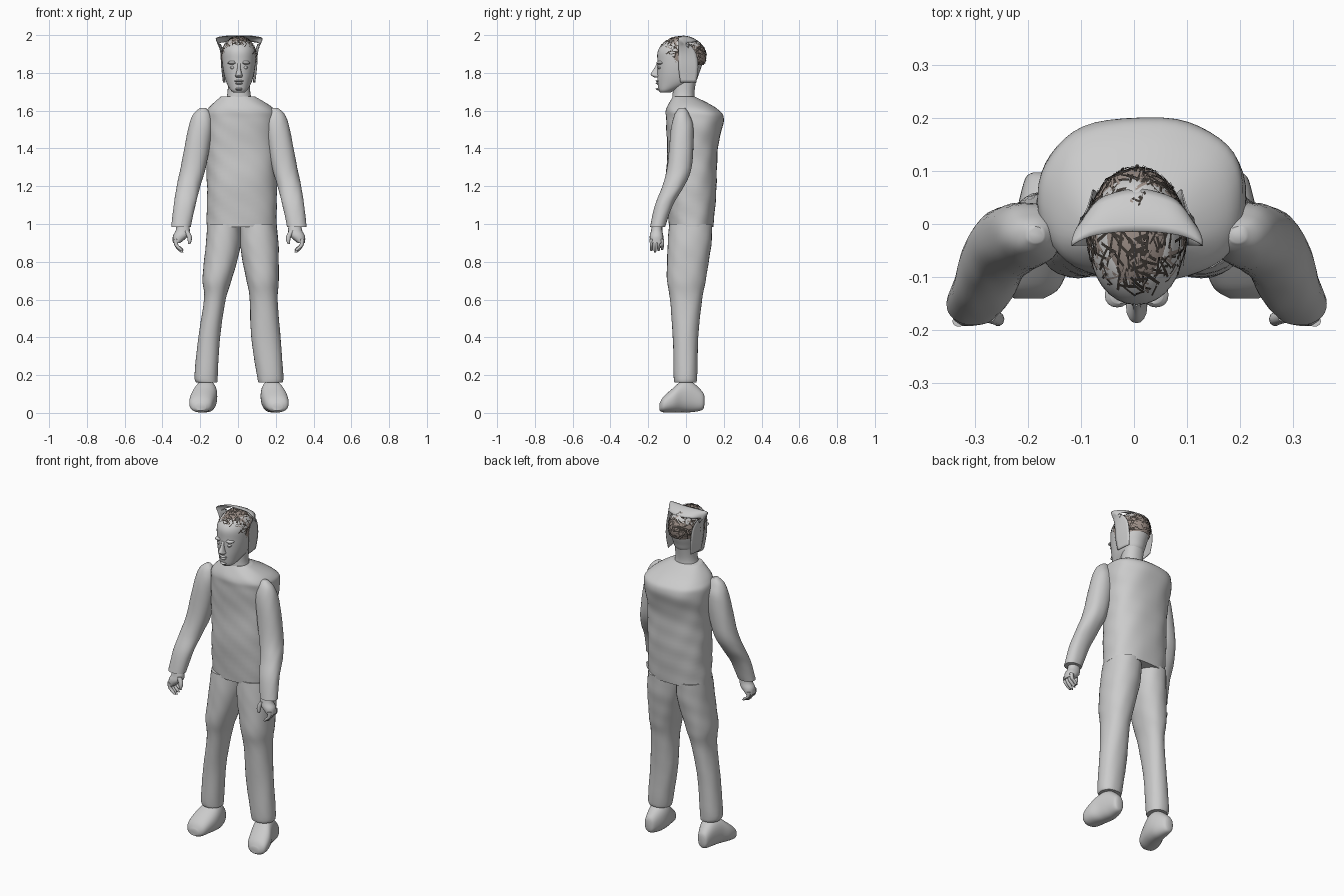
import bpy, bmesh, math, random
from mathutils import Vector

cube = bpy.data.objects.get("Cube")
if cube:
    bpy.data.objects.remove(cube)
rng = random.Random(4)


def material(name, r, g, b):
    m = bpy.data.materials.new(name)
    m.use_nodes = True
    m.diffuse_color = (r, g, b, 1)
    m.node_tree.nodes["Principled BSDF"].inputs["Base Color"].default_value = (r, g, b, 1)
    return m


GREY = material("plain grey", .6, .6, .6)
LIGHT_HAIR = material("light brown hair", .33, .27, .24)
DARK_HAIR = material("dark brown hair", .05, .042, .036)


def finish(name, bm, mats, angle=50, recalc=True):
    if recalc:
        bmesh.ops.recalc_face_normals(bm, faces=bm.faces)
    mesh = bpy.data.meshes.new(name)
    bm.to_mesh(mesh)
    bm.free()
    for m in mats:
        mesh.materials.append(m)
    ob = bpy.data.objects.new(name, mesh)
    bpy.context.collection.objects.link(ob)
    bpy.ops.object.select_all(action='DESELECT')
    ob.select_set(True)
    bpy.context.view_layer.objects.active = ob
    bpy.ops.object.shade_smooth_by_angle(angle=math.radians(angle))
    return ob


def spline(rows, steps):
    """Smooth in-between rows through the given ones."""
    rows = [Vector(r) for r in rows]
    out = []
    for i in range(len(rows) - 1):
        a, b, c, d = rows[max(i - 1, 0)], rows[i], rows[i + 1], rows[min(i + 2, len(rows) - 1)]
        for s in range(steps):
            t = s / steps
            out.append(b + (c - a) * (t / 2) + (a * 2 - b * 5 + c * 4 - d) * (t * t / 2)
                       + (b * 3 - a - c * 3 + d) * (t ** 3 / 2))
    return out + [rows[-1]]


def loft(name, rows, power=2.2, segs=32, steps=5, fold=0, along_y=False, flip=False):
    """Rows are (height, left, right, front, back) bounds of rounded sections."""
    bm = bmesh.new()
    rings = []
    for h, x0, x1, y0, y1 in spline(rows, steps):
        ring = []
        for k in range(segs):
            a = math.tau * k / segs
            c, s = math.cos(a), math.sin(a)
            bump = 1 + fold * (math.sin(h * 41 + 3 * c) * math.sin(h * 17 + 5 * a))
            x = (x0 + x1) / 2 + (x1 - x0) / 2 * bump * math.copysign(abs(c) ** (2 / power), c)
            y = (y0 + y1) / 2 + (y1 - y0) / 2 * bump * math.copysign(abs(s) ** (2 / power), s)
            if flip:
                x = .01 - x
            ring.append(bm.verts.new((x, h, y) if along_y else (x, y, h)))
        rings.append(ring)
    for low, high in zip(rings, rings[1:]):
        for k in range(segs):
            n = (k + 1) % segs
            bm.faces.new((low[k], low[n], high[n], high[k]))
    bm.faces.new(rings[0])
    bm.faces.new(rings[-1])
    return finish(name, bm, [GREY])


def pair(name, rows, **kw):
    loft("right_" + name, rows, **kw)
    loft("left_" + name, rows, flip=True, **kw)


# Shirt
loft("shirt", [(.985, -.165, .205, -.09, .145), (1.2, -.165, .205, -.105, .162),
               (1.4, -.17, .203, -.1, .168), (1.55, -.18, .21, -.105, .2),
               (1.61, -.16, .19, -.105, .165), (1.675, -.09, .09, -.07, .045)],
     power=2.4, segs=48, steps=10, fold=.014)

# Trouser legs: shared depth, separate widths
depth = [(1, -.088, .14), (.9, -.097, .135), (.8, -.1, .12), (.7, -.1, .105),
         (.6, -.085, .085), (.4, -.07, .065), (.2, -.065, .06), (.16, -.06, .055)]
right = [(-.163, .015), (-.17, .015), (-.18, -.005), (-.188, -.035),
         (-.18, -.065), (-.21, -.095), (-.23, -.107), (-.22, -.11)]
left = [(.01, .203), (.01, .214), (.025, .216), (.045, .216),
        (.062, .21), (.07, .225), (.1, .24), (.108, .235)]
for side, widths in (("right", right), ("left", left)):
    loft(side + "_trouser_leg", [(z, *w, y0, y1) for (z, y0, y1), w in zip(depth, widths)],
         fold=.012)

# Shoes, sectioned from heel to toe
pair("shoe", [(.097, -.19, -.16, .04, .09), (.085, -.205, -.14, .015, .115),
              (.03, -.22, -.115, .004, .165), (-.02, -.235, -.11, .003, .17),
              (-.07, -.255, -.12, .003, .13), (-.12, -.255, -.14, .003, .085),
              (-.14, -.225, -.17, .012, .05)], power=2.3, along_y=True)

# Sleeves
pair("sleeve", [(1.615, -.2, -.17, -.035, -.005), (1.58, -.237, -.145, -.06, .018),
                (1.5, -.265, -.135, -.08, .04), (1.3, -.303, -.17, -.1, .03),
                (1.2, -.325, -.2, -.125, -.01), (1.1, -.34, -.225, -.165, -.07),
                (.985, -.353, -.25, -.19, -.11)], fold=.015)

# Hands with curled fingers and a thumb
pair("palm", [(1, -.325, -.26, -.178, -.125), (.965, -.33, -.255, -.185, -.125),
              (.935, -.345, -.265, -.192, -.12), (.9, -.345, -.305, -.19, -.12)], segs=16)
for i, finger in enumerate(("index", "middle", "ring", "little")):
    y = -.183 + i * .019
    tip = .85 + abs(i - 1) * .006
    pair(finger + "_finger", [(.92, -.342, -.318, y - .01, y + .01),
                              (.89, -.338, -.316, y - .009, y + .009),
                              (tip + .015, -.322, -.298, y - .009, y + .009),
                              (tip, -.304, -.288, y - .005, y + .005)], segs=10, steps=3)
pair("thumb", [(.965, -.29, -.26, -.185, -.16), (.935, -.272, -.245, -.19, -.165),
               (.91, -.266, -.246, -.192, -.172), (.895, -.265, -.253, -.188, -.178)],
     segs=10, steps=3)

# Neck and head
loft("neck", [(1.64, -.07, .08, -.075, .05), (1.7, -.055, .065, -.07, .045),
              (1.79, -.055, .065, -.07, .06)])
loft("head", [(1.695, -.022, .032, -.135, -.085), (1.71, -.04, .05, -.145, -.05),
              (1.75, -.062, .072, -.151, .045), (1.8, -.076, .086, -.152, .07),
              (1.86, -.084, .094, -.152, .09), (1.92, -.083, .093, -.148, .095),
              (1.965, -.06, .07, -.11, .07), (1.985, -.02, .03, -.05, .02)], power=2.1)

# Face: nose, lips, eyes, brows
loft("nose", [(1.775, -.009, .019, -.165, -.13), (1.785, -.015, .025, -.182, -.13),
              (1.795, -.011, .021, -.186, -.13), (1.825, -.004, .014, -.168, -.13),
              (1.85, -.006, .016, -.154, -.13)], segs=16)
for name, z, half in (("upper_lip", 1.757, .025), ("lower_lip", 1.745, .02), ("chin", 1.715, .018)):
    loft(name, [(z - .007, -half / 2, .01 + half / 2, -.15, -.12),
                (z, .005 - half, .005 + half, -.161, -.12),
                (z + .006, -half / 2, .01 + half / 2, -.152, -.12)], segs=16)
pair("eye", [(1.82, -.035, -.025, -.146, -.12), (1.828, -.043, -.018, -.15, -.12),
             (1.836, -.035, -.025, -.146, -.12)], segs=16)
pair("brow", [(1.845, -.045, -.015, -.148, -.11), (1.852, -.055, -.008, -.157, -.11),
              (1.862, -.045, -.012, -.15, -.11)], segs=16)

# Flared band over the head from ear to ear: (x, z, front, back)
half_band = [(.086, 1.75, -.03, .055), (.095, 1.83, -.04, .065), (.099, 1.9, -.04, .055),
             (.108, 1.94, -.04, .03), (.124, 1.982, -.04, .0), (.09, 1.994, -.024, .042),
             (.045, 1.998, -.016, .06)]
path = half_band + [(0, 1.998, -.014, .066)] + [(-x, *r) for x, *r in reversed(half_band)]
bm = bmesh.new()
strips = []
for x, z, y0, y1 in spline(path, 4):
    strip = []
    for k in range(7):
        t = k / 6
        drop = .03 * t * t if z > 1.96 else 0
        pull = 1 - .12 * t * t
        strip.append(bm.verts.new((.006 + x * pull, y0 + (y1 - y0) * t, min(z, 1.997) - drop)))
    strips.append(strip)
for a, b in zip(strips, strips[1:]):
    for k in range(6):
        bm.faces.new((a[k], a[k + 1], b[k + 1], b[k]))
band = finish("head_band", bm, [GREY])
thick = band.modifiers.new("thickness", 'SOLIDIFY')
thick.thickness = .003

# Hair: a scalp cap under loose crossing strands
CENTRE = Vector((.005, -.022, 1.887))
SIZE = Vector((.093, .128, .106))


def on_scalp(d, lift=1.0):
    return CENTRE + Vector([a * b * lift for a, b in zip(d.normalized(), SIZE)])


def has_hair(p):
    hairline = 1.93 if p.y < -.11 else 1.9 if p.y < -.07 else 1.845
    return p.z > hairline


bm = bmesh.new()
bmesh.ops.create_uvsphere(bm, u_segments=40, v_segments=28, radius=1)
for v in bm.verts:
    v.co = on_scalp(v.co)
bald = [f for f in bm.faces if not has_hair(f.calc_center_median())]
bmesh.ops.delete(bm, geom=bald, context='FACES')
finish("hair_cap", bm, [LIGHT_HAIR])

bm = bmesh.new()
made = 0
while made < 420:
    d = Vector([rng.gauss(0, 1) for _ in range(3)]).normalized()
    if not has_hair(on_scalp(d)):
        continue
    run = d.cross(Vector([rng.gauss(0, 1) for _ in range(3)])).normalized()
    side = d.cross(run) * rng.uniform(.015, .03)
    previous = None
    for k in range(4):
        p = d + run * (.13 * k)
        lift = 1.015 + .012 * k * rng.random()
        pts = [on_scalp(p + side * s, lift) for s in (-1, 1)]
        for q in pts:
            q.z = min(q.z, 2)
        edge = [bm.verts.new(q) for q in pts]
        if previous and has_hair(pts[0]):
            face = bm.faces.new((previous[0], previous[1], edge[1], edge[0]))
            face.material_index = 0 if made % 4 else 1
        previous = edge
    made += 1
bmesh.ops.delete(bm, geom=[v for v in bm.verts if not v.link_faces], context='VERTS')
finish("hair_strands", bm, [DARK_HAIR, LIGHT_HAIR], recalc=False)
